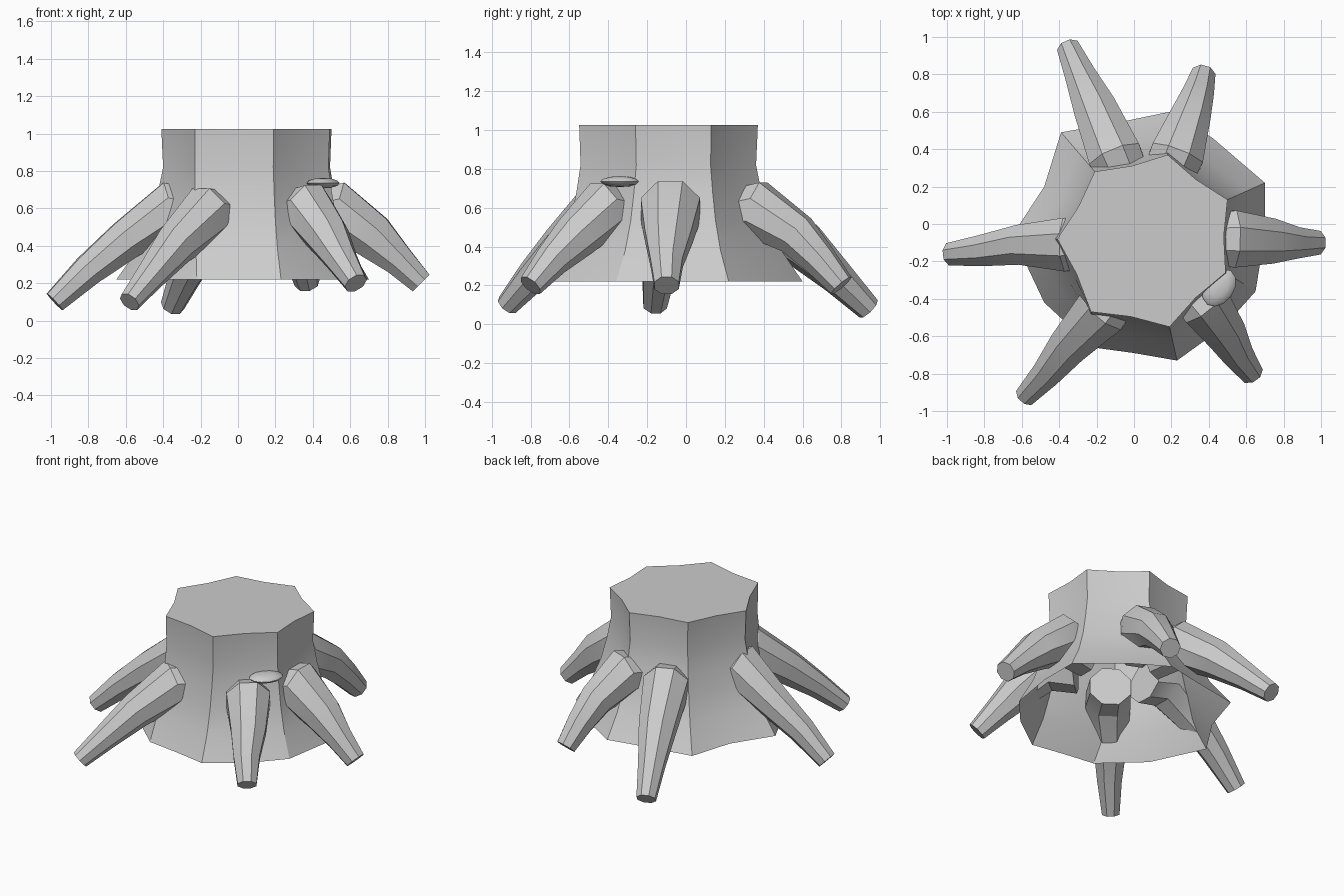
import bpy, bmesh, math
from mathutils import Vector

if "Cube" in bpy.data.objects:
    bpy.data.objects.remove(bpy.data.objects["Cube"])

bark = bpy.data.materials.new("pale_grey_bark")
bark.diffuse_color = (0.6, 0.6, 0.6, 1)
bark.use_nodes = True
bark.node_tree.nodes["Principled BSDF"].inputs["Base Color"].default_value = bark.diffuse_color


def finish(name, bm, angle=30):
    bmesh.ops.recalc_face_normals(bm, faces=bm.faces)
    me = bpy.data.meshes.new(name)
    bm.to_mesh(me)
    bm.free()
    me.materials.append(bark)
    ob = bpy.data.objects.new(name, me)
    bpy.context.collection.objects.link(ob)
    bpy.ops.object.select_all(action='DESELECT')
    ob.select_set(True)
    bpy.context.view_layer.objects.active = ob
    bpy.ops.object.shade_smooth_by_angle(angle=math.radians(angle))
    return ob


def bridge(bm, a, b):
    n = len(a)
    for i in range(n):
        bm.faces.new((a[i], a[(i + 1) % n], b[(i + 1) % n], b[i]))


# Trunk: seven-sided top flaring to an irregular open foot
top = [(-.41, -.08), (-.21, .28), (.18, .37), (.5, .13),
       (.49, -.26), (.19, -.55), (-.23, -.47)]
foot = [(-.65, -.06), (-.48, .2), (-.39, .49), (-.05, .55), (.19, .6),
        (.42, .46), (.7, .22), (.7, -.05), (.65, -.36), (.48, -.55),
        (.23, -.73), (0, -.69), (-.22, -.66), (-.48, -.42)]
centre = Vector((.06, -.09))
rim = []
for i, p in enumerate(top):
    p, q = Vector(p), Vector(top[(i + 1) % 7])
    m = (p + q) / 2
    rim += [p, m + (centre - m).normalized() * .015]
bm = bmesh.new()
rings = []
for z, f in [(1.025, 0), (.82, -.04), (.68, .08), (.53, .25), (.38, .53), (.22, 1)]:
    ring = []
    for p, q in zip(rim, foot):
        v = p.lerp(Vector(q), f)
        ring.append(bm.verts.new((v.x, v.y, z)))
    rings.append(ring)
for a, b in zip(rings, rings[1:]):
    bridge(bm, a, b)
bm.faces.new(rings[0])
finish("trunk", bm)


# Roots: tapered eight-sided limbs with flat cut ends
def root(name, path, sides=8):
    bm = bmesh.new()
    pts = [Vector(p[:3]) for p in path]
    rings = []
    for i, (c, p) in enumerate(zip(pts, path)):
        t = (pts[min(i + 1, len(pts) - 1)] - pts[max(i - 1, 0)]).normalized()
        if i == 0:
            t = Vector((t.x, t.y, 0)).normalized()
        side = t.cross(Vector((0, 0, 1))).normalized()
        up = side.cross(t)
        ring = []
        for k in range(sides):
            a = math.tau * (k + .5) / sides
            ring.append(bm.verts.new(c + (side * math.cos(a) + up * math.sin(a)) * p[3]))
        rings.append(ring)
    for a, b in zip(rings, rings[1:]):
        bridge(bm, a, b)
    bm.faces.new(rings[0])
    bm.faces.new(rings[-1])
    finish(name, bm)


root("left_root", [(-.17, -.1, .55, .14), (-.36, -.11, .6, .155), (-.6, -.11, .43, .115),
                   (-.8, -.14, .27, .09), (-.98, -.16, .1, .065)])
root("front_left_root", [(-.04, -.28, .55, .14), (-.17, -.46, .57, .155), (-.34, -.64, .4, .115),
                         (-.46, -.79, .25, .085), (-.58, -.92, .1, .06)])
root("front_right_root", [(.25, -.28, .55, .14), (.38, -.43, .59, .15), (.48, -.57, .45, .12),
                          (.55, -.69, .33, .09), (.63, -.8, .2, .065)])
root("right_root", [(.33, -.08, .55, .14), (.53, -.08, .59, .165), (.72, -.09, .45, .13),
                    (.86, -.1, .32, .09), (.98, -.1, .2, .068)])
root("back_right_root", [(.15, .18, .55, .14), (.23, .37, .59, .155), (.3, .57, .46, .115),
                         (.34, .69, .33, .09), (.37, .8, .2, .068)])
root("back_left_root", [(-.02, .17, .55, .14), (-.1, .36, .59, .155), (-.2, .6, .41, .125),
                        (-.28, .78, .24, .09), (-.35, .94, .08, .065)])

# Small flattened shelf fungus on the front right side
bm = bmesh.new()
bmesh.ops.create_uvsphere(bm, u_segments=12, v_segments=6, radius=1)
ca, sa = math.cos(math.radians(55)), math.sin(math.radians(55))
for v in bm.verts:
    x, y, z = v.co.x * .11, v.co.y * .08, v.co.z * .028
    v.co = (.455 + x * ca - y * sa, -.34 + x * sa + y * ca, .735 + z)
finish("shelf_fungus", bm, 40)
